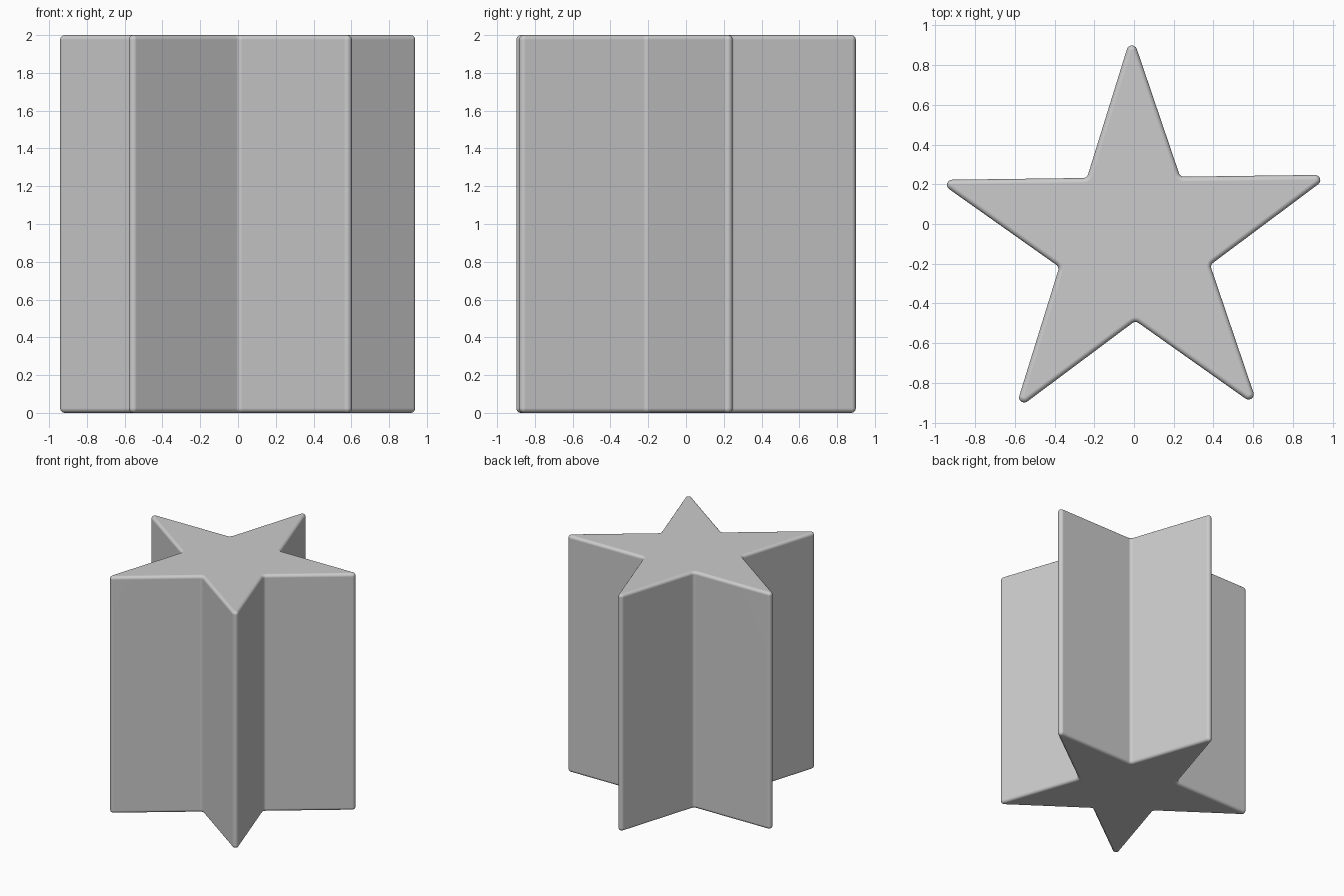
import bpy, bmesh
from math import sin, cos, pi, radians
from mathutils import Vector

cube = bpy.data.objects.get("Cube")
if cube:
    bpy.data.objects.remove(cube, do_unlink=True)

HEIGHT = 2.0
TIP = 1.045                                # sharp tip radius
NOTCH = TIP * sin(pi / 10) / cos(pi / 5)   # straight-sided five-point star
ROUND = 0.026                              # rounding of upright edges
BEVEL = 0.025                              # rounding of top and bottom rims
STEPS = 6
TURN = radians(90.75)
CENTRE = Vector((0.002, -0.088))


def outline(inset):
    """Rounded star outline, drawn in by the given inset."""
    points = []
    for i in range(10):
        tip = i % 2 == 0
        angle = TURN + i * pi / 5
        half = pi / 10 if tip else radians(54)  # half the angle between the sides
        shift = ROUND / sin(half)
        reach = TIP - shift if tip else NOTCH + shift
        centre = CENTRE + reach * Vector((cos(angle), sin(angle)))
        sweep = pi / 2 - half
        radius = ROUND - inset if tip else ROUND + inset
        for k in range(STEPS + 1):
            t = sweep * (2 * k / STEPS - 1)
            a = angle + t if tip else angle + pi - t
            points.append(centre + radius * Vector((cos(a), sin(a))))
    return points


# Rings from the bottom rim to the top rim
levels = []
for k in range(STEPS + 1):
    a = pi / 2 * k / STEPS
    levels.append((BEVEL * (1 - sin(a)), BEVEL * (1 - cos(a))))
levels += [(inset, HEIGHT - z) for inset, z in reversed(levels)]

bm = bmesh.new()
rings = [[bm.verts.new((p.x, p.y, z)) for p in outline(inset)] for inset, z in levels]
for low, high in zip(rings, rings[1:]):
    for i in range(len(low)):
        j = (i + 1) % len(low)
        bm.faces.new((low[i], low[j], high[j], high[i]))
bm.faces.new(rings[-1])
bm.faces.new(rings[0][::-1])
bmesh.ops.recalc_face_normals(bm, faces=bm.faces)
mesh = bpy.data.meshes.new("star_prism")
bm.to_mesh(mesh)
bm.free()
star = bpy.data.objects.new("star_prism", mesh)
bpy.context.collection.objects.link(star)

# Plain grey finish
grey = bpy.data.materials.new("light_grey")
grey.use_nodes = True
colour = (0.6, 0.6, 0.6, 1)
grey.diffuse_color = colour
grey.node_tree.nodes["Principled BSDF"].inputs["Base Color"].default_value = colour
mesh.materials.append(grey)

# Smooth rounded edges with flat broad faces
bpy.ops.object.select_all(action="DESELECT")
star.select_set(True)
bpy.context.view_layer.objects.active = star
bpy.ops.object.shade_smooth_by_angle(angle=radians(40))
weighted = star.modifiers.new("weighted_normals", "WEIGHTED_NORMAL")
weighted.keep_sharp = True
